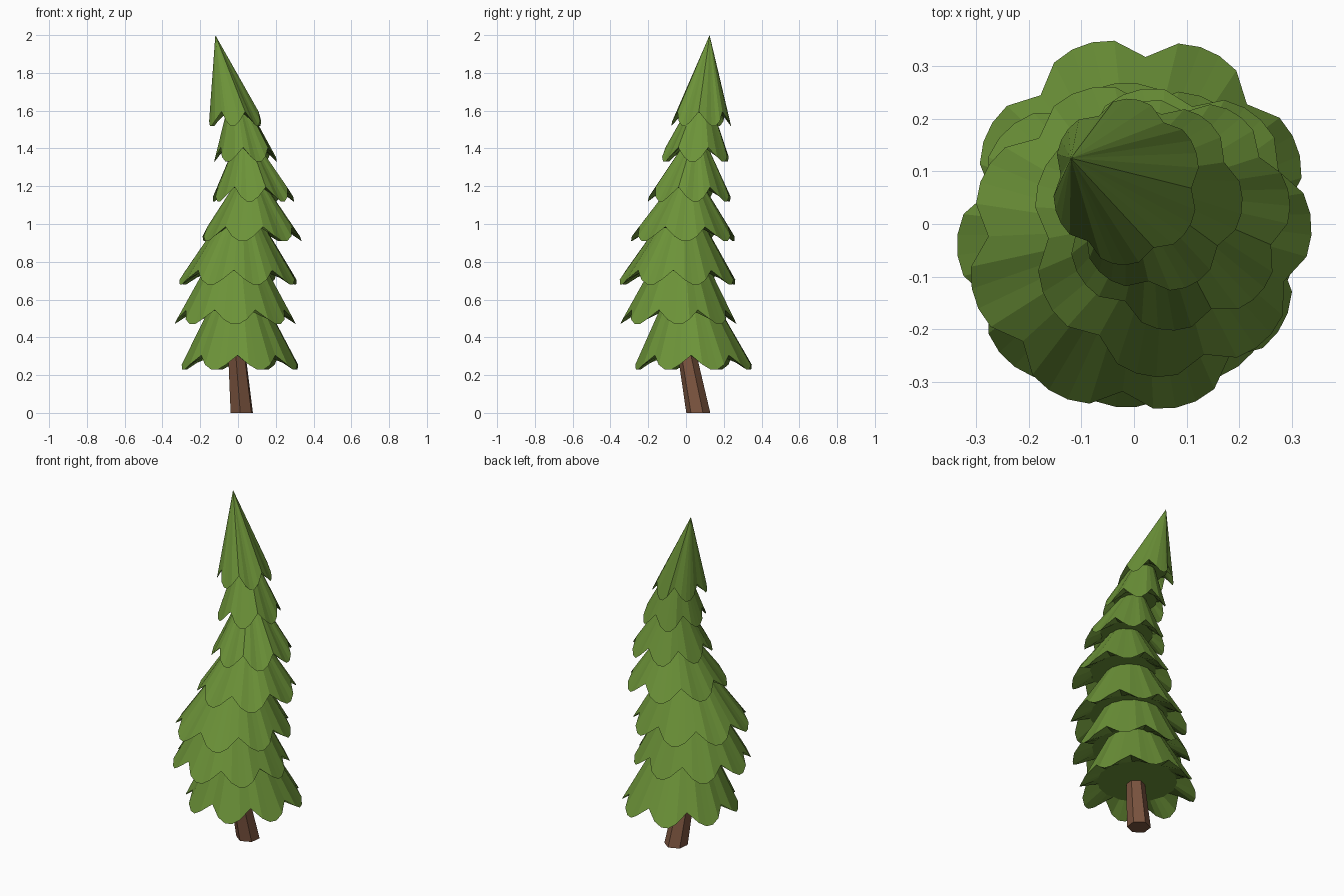
import bpy, bmesh
from math import cos, sin, radians, pi
from mathutils import Vector

if "Cube" in bpy.data.objects:
    bpy.data.objects.remove(bpy.data.objects["Cube"])


def material(name, color):
    m = bpy.data.materials.new(name)
    m.diffuse_color = (*color, 1)
    m.use_nodes = True
    m.node_tree.nodes["Principled BSDF"].inputs["Base Color"].default_value = m.diffuse_color
    return m


green = material("needles", (0.15, 0.29, 0.04))
brown = material("bark", (0.20, 0.09, 0.05))


def make(name, bm, mat):
    bmesh.ops.recalc_face_normals(bm, faces=bm.faces)
    mesh = bpy.data.meshes.new(name)
    bm.to_mesh(mesh)
    bm.free()
    mesh.materials.append(mat)
    ob = bpy.data.objects.new(name, mesh)
    bpy.context.collection.objects.link(ob)


def bridge(bm, a, b):
    n = len(a)
    for i in range(n):
        bm.faces.new((a[i], a[(i + 1) % n], b[(i + 1) % n], b[i]))


# Rim of one lobe: angle (in lobe widths), radius factor, height above the tip
LOBE = [(-0.5, 0.89, 0.075), (-0.25, 1.0, 0.025), (-0.08, 1.02, 0.0),
        (0.08, 1.02, 0.0), (0.25, 1.0, 0.025)]


# One scalloped skirt of branches: leaning faceted cone with a shallow underside
def tier(name, cx, cy, rx, ry, z, apex, lobes, phase):
    bm = bmesh.new()
    top = Vector(apex)
    rim, cap = [], []
    axis = Vector((cx, cy, z)).lerp(top, 0.07 / (top.z - z))
    for k in range(lobes):
        for da, r, dz in LOBE:
            a = radians(phase) + 2 * pi * (k + da) / lobes
            p = Vector((cx + rx * r * cos(a), cy + ry * r * sin(a), z + dz))
            rim.append(bm.verts.new(p))
            # underside ring lies inside the cone at notch height
            q = p.lerp(top, (z + 0.07 - p.z) / (top.z - p.z)).lerp(axis, 0.25)
            q.z = z + 0.07
            cap.append(bm.verts.new(q))
    peak = bm.verts.new(top)
    n = len(rim)
    for i in range(0, n, 5):
        a, b, c, d, e, f = (rim[(i + j) % n] for j in range(6))
        bm.faces.new((a, b, peak))
        bm.faces.new((b, c, peak))
        bm.faces.new((c, d, peak))
        bm.faces.new((d, e, peak))
        bm.faces.new((e, f, peak))
    bridge(bm, cap, rim)
    bm.faces.new(cap)
    make(name, bm, green)


TIERS = [
    (0.01, 0.04, 0.312, 0.312, 0.23, (0.0, 0.0, 0.86), 8, 20),
    (-0.015, -0.04, 0.315, 0.302, 0.47, (-0.01, -0.02, 1.06), 8, 0),
    (0.0, -0.045, 0.312, 0.308, 0.68, (0.02, -0.01, 1.19), 8, 18),
    (0.07, -0.015, 0.262, 0.272, 0.91, (0.06, 0.015, 1.33), 7, -100),
    (0.08, 0.02, 0.213, 0.218, 1.12, (0.03, 0.06, 1.53), 7, -95),
    (0.04, 0.05, 0.163, 0.179, 1.33, (-0.02, 0.09, 1.76), 6, -65),
    (-0.015, 0.08, 0.14, 0.155, 1.52, (-0.12, 0.125, 2.0), 6, -95),
]
for k, t in enumerate(TIERS):
    tier(f"branch_tier_{k + 1}", *t)

# Leaning six-sided trunk
bm = bmesh.new()
rings = []
for x, y, z, r in [(0.02, 0.065, 0, 0.064), (-0.015, -0.015, 0.42, 0.045)]:
    rings.append([bm.verts.new((x + r * cos(pi * i / 3 + 0.4), y + r * sin(pi * i / 3 + 0.4), z))
                  for i in range(6)])
bridge(bm, *rings)
for ring in rings:
    bm.faces.new(ring)
make("trunk", bm, brown)
